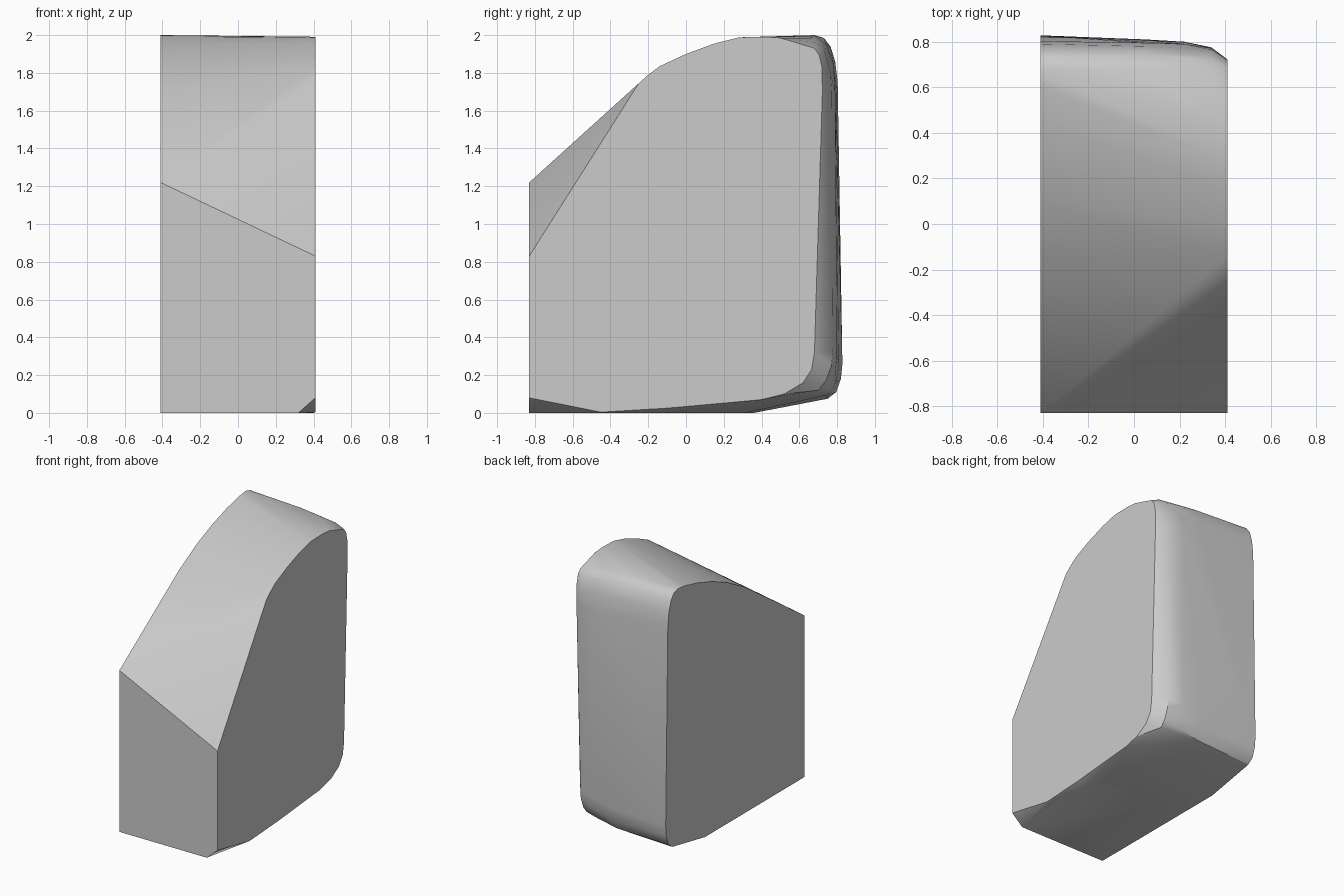
import bpy, bmesh, math

# Cross-sections (y, z) at several x stations; the body is their convex skin
left = [(-.83, 0), (.36, 0), (.75, .075), (.795, .11), (.82, .18), (.828, .26),
        (.815, 1.0), (.803, 1.75), (.79, 1.86), (.765, 1.94), (.73, 1.985), (.68, 2.0),
        (.6, 1.99), (.45, 1.955), (.28, 1.9), (.1, 1.825), (-.12, 1.705), (-.83, 1.22)]
middle = [(.2, 0), (.755, .095), (.795, .16), (.81, .27), (.795, 1.72), (.78, 1.85),
          (.745, 1.95), (.68, 1.994)]
shoulder = [(.755, .13), (.79, .21), (.8, .3), (.79, 1.7), (.77, 1.83),
            (.73, 1.94), (.66, 1.985)]
corner = [(.7, .12), (.74, .17), (.77, .25), (.775, .32), (.772, 1.7), (.765, 1.8),
          (.735, 1.91), (.68, 1.96)]
right = [(-.83, .08), (-.45, .004), (-.1, .025), (.4, .07), (.52, .1), (.62, .16),
         (.665, .23), (.68, .32), (.722, 1.7), (.72, 1.83), (.705, 1.895), (.68, 1.93),
         (.5, 1.985), (.42, 1.991), (.28, 1.988), (.15, 1.955), (0, 1.9), (-.14, 1.835),
         (-.2, 1.79), (-.25, 1.745), (-.83, .83)]
sections = {-.41: left, .05: middle, .22: shoulder, .34: corner, .41: right}

# Curved outline of the flat underside (x, y)
underside = [(.32, -.83), (.4, -.45), (.35, -.11), (.24, .05), (.1, .19), (-.15, .31)]

bm = bmesh.new()
for x, profile in sections.items():
    for y, z in profile:
        bm.verts.new((x, y, z))
for x, y in underside:
    bm.verts.new((x, y, 0))

# Wrap the sections, then merge coplanar faces
bmesh.ops.convex_hull(bm, input=bm.verts[:])
bmesh.ops.delete(bm, geom=[v for v in bm.verts if not v.link_faces], context='VERTS')
bmesh.ops.dissolve_limit(bm, angle_limit=math.radians(.5), verts=bm.verts[:], edges=bm.edges[:])
bmesh.ops.recalc_face_normals(bm, faces=bm.faces[:])
mesh = bpy.data.meshes.new("rounded_block")
bm.to_mesh(mesh)
bm.free()

block = bpy.data.objects.new("rounded_block", mesh)
bpy.context.collection.objects.link(block)
bpy.context.view_layer.objects.active = block
block.select_set(True)
bpy.ops.object.shade_smooth_by_angle(angle=math.radians(25))
